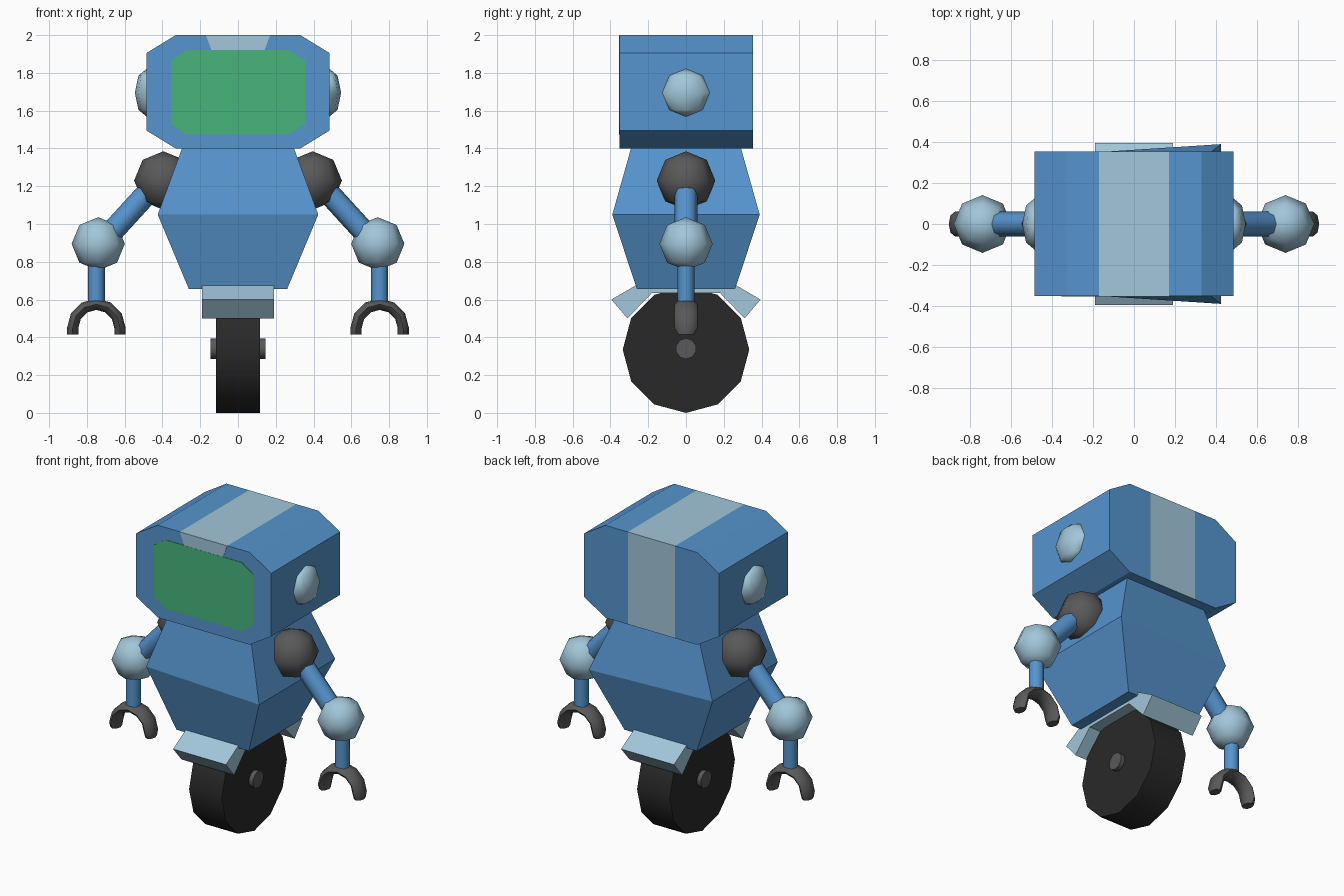
import bpy, bmesh, math
from mathutils import Vector

if "Cube" in bpy.data.objects:
    bpy.data.objects.remove(bpy.data.objects["Cube"])


def material(name, rgb):
    m = bpy.data.materials.new(name)
    m.diffuse_color = (*rgb, 1)
    m.use_nodes = True
    m.node_tree.nodes["Principled BSDF"].inputs["Base Color"].default_value = m.diffuse_color
    return m


BLUE = material("blue", (0.093, 0.30, 0.62))
LIGHT = material("light_blue", (0.36, 0.57, 0.70))
GREEN = material("screen_green", (0.065, 0.46, 0.20))
DARK = material("dark_grey", (0.10, 0.10, 0.10))
RUBBER = material("rubber", (0.022, 0.022, 0.022))


def finish(name, bm, *mats, smooth=0):
    bmesh.ops.recalc_face_normals(bm, faces=bm.faces)
    me = bpy.data.meshes.new(name)
    bm.to_mesh(me)
    bm.free()
    ob = bpy.data.objects.new(name, me)
    bpy.context.collection.objects.link(ob)
    for m in mats:
        me.materials.append(m)
    if smooth:
        bpy.ops.object.select_all(action='DESELECT')
        bpy.context.view_layer.objects.active = ob
        ob.select_set(True)
        bpy.ops.object.shade_smooth_by_angle(angle=math.radians(smooth))
    return ob


def loft(rings):
    """Closed skin through equal-length rings of points, capped at both ends."""
    bm = bmesh.new()
    rows = [[bm.verts.new(p) for p in r] for r in rings]
    n = len(rows[0])
    for a, b in zip(rows, rows[1:]):
        for i in range(n):
            bm.faces.new((a[i], a[(i + 1) % n], b[(i + 1) % n], b[i]))
    bm.faces.new(rows[0])
    bm.faces.new(rows[-1])
    return bm


def prism_y(pts, y0, y1):
    return loft([[(x, y, z) for x, z in pts] for y in (y0, y1)])


def prism_x(pts, x0, x1):
    return loft([[(x, y, z) for y, z in pts] for x in (x0, x1)])


def octagon(w, z0, z1, cx, cz):
    return [(-w, z0 + cz), (-w + cx, z0), (w - cx, z0), (w, z0 + cz),
            (w, z1 - cz), (w - cx, z1), (cx - w, z1), (-w, z1 - cz)]


def circle(r, n, cz):
    return [(r * math.sin(math.tau * i / n), cz - r * math.cos(math.tau * i / n))
            for i in range(n)]


def ball(name, centre, r, mat, squash=1):
    bm = bmesh.new()
    bmesh.ops.create_uvsphere(bm, u_segments=8, v_segments=4, radius=r)
    for v in bm.verts:
        v.co = Vector((v.co.x * squash, v.co.y, v.co.z)) + Vector(centre)
    finish(name, bm, mat, smooth=60)


def rod(name, a, b, r, mat):
    a, b = Vector(a), Vector(b)
    d = (b - a).normalized()
    u = Vector((0, 1, 0))
    w = d.cross(u)
    ang = [math.tau * i / 8 for i in range(8)]
    finish(name, loft([[p + r * (math.cos(t) * u + math.sin(t) * w) for t in ang]
                       for p in (a, b)]), mat, smooth=60)


# Head with a light stripe over the top and down the back
bm = prism_y(octagon(0.485, 1.4, 2.0, 0.155, 0.095), -0.352, 0.355)
for x in (-0.17, 0.17):
    bmesh.ops.bisect_plane(bm, geom=bm.verts[:] + bm.edges[:] + bm.faces[:],
                           plane_co=(x, 0, 0), plane_no=(1, 0, 0))
for f in bm.faces:
    c = f.calc_center_median()
    if abs(c.x) < 0.1 and (c.z > 1.95 or c.y > 0.34):
        f.material_index = 1
finish("head", bm, BLUE, LIGHT)
finish("forehead_stripe", prism_y([(-0.17, 1.999), (-0.14, 1.92), (0.14, 1.92), (0.17, 1.999)],
                                  -0.354, -0.34), LIGHT)
finish("screen", prism_y(octagon(0.355, 1.475, 1.92, 0.08, 0.055), -0.355, -0.34), GREEN)

# Torso: narrow top and bottom, wide waist, slightly shallower on the left
torso = [(0.26, 0.26, 0.26, 0.655), (0.425, 0.335, 0.39, 1.05), (0.295, 0.29, 0.29, 1.405)]
finish("torso", loft([[(-w, -l, z), (w, -r, z), (w, r, z), (-w, l, z)]
                      for w, l, r, z in torso]), BLUE)

# Mudguard arching over the wheel
half = [(0.24, 0.69), (0.395, 0.60), (0.31, 0.50), (0.18, 0.635)]
finish("mudguard", prism_x(half + [(-y, z) for y, z in reversed(half)], -0.19, 0.19), LIGHT)

# Wheel and axle
finish("wheel", prism_x(circle(0.335, 12, 0.335), -0.117, 0.117), RUBBER, smooth=35)
finish("axle", prism_x(circle(0.055, 10, 0.34), -0.145, 0.145), DARK, smooth=40)

# Ears, arms and claws on both sides
for side, s in (("left", -1), ("right", 1)):
    ball(side + "_ear", (s * 0.482, 0, 1.695), 0.128, LIGHT, squash=0.5)
    ball(side + "_shoulder", (s * 0.395, 0, 1.23), 0.155, DARK)
    rod(side + "_upper_arm", (s * 0.42, 0, 1.23), (s * 0.73, 0, 0.89), 0.06, BLUE)
    ball(side + "_elbow", (s * 0.74, 0, 0.895), 0.141, LIGHT)
    rod(side + "_forearm", (s * 0.75, 0, 0.57), (s * 0.75, 0, 0.85), 0.045, BLUE)

    # Claw: an oval tube swept round a half circle, thinner at the tips
    rings = []
    for i in range(-1, 8):
        a = math.pi * min(max(i, 0), 6) / 6
        drop = 0.035 if i in (-1, 7) else 0
        depth = 0.042 if drop else 0.06
        ring = []
        for k in range(8):
            t = math.tau * k / 8
            r = 0.125 + 0.03 * math.cos(t)
            ring.append((s * 0.75 + r * math.cos(a), depth * math.sin(t),
                         0.45 - drop + r * math.sin(a)))
        rings.append(ring)
    finish(side + "_claw", loft(rings), DARK, smooth=50)
